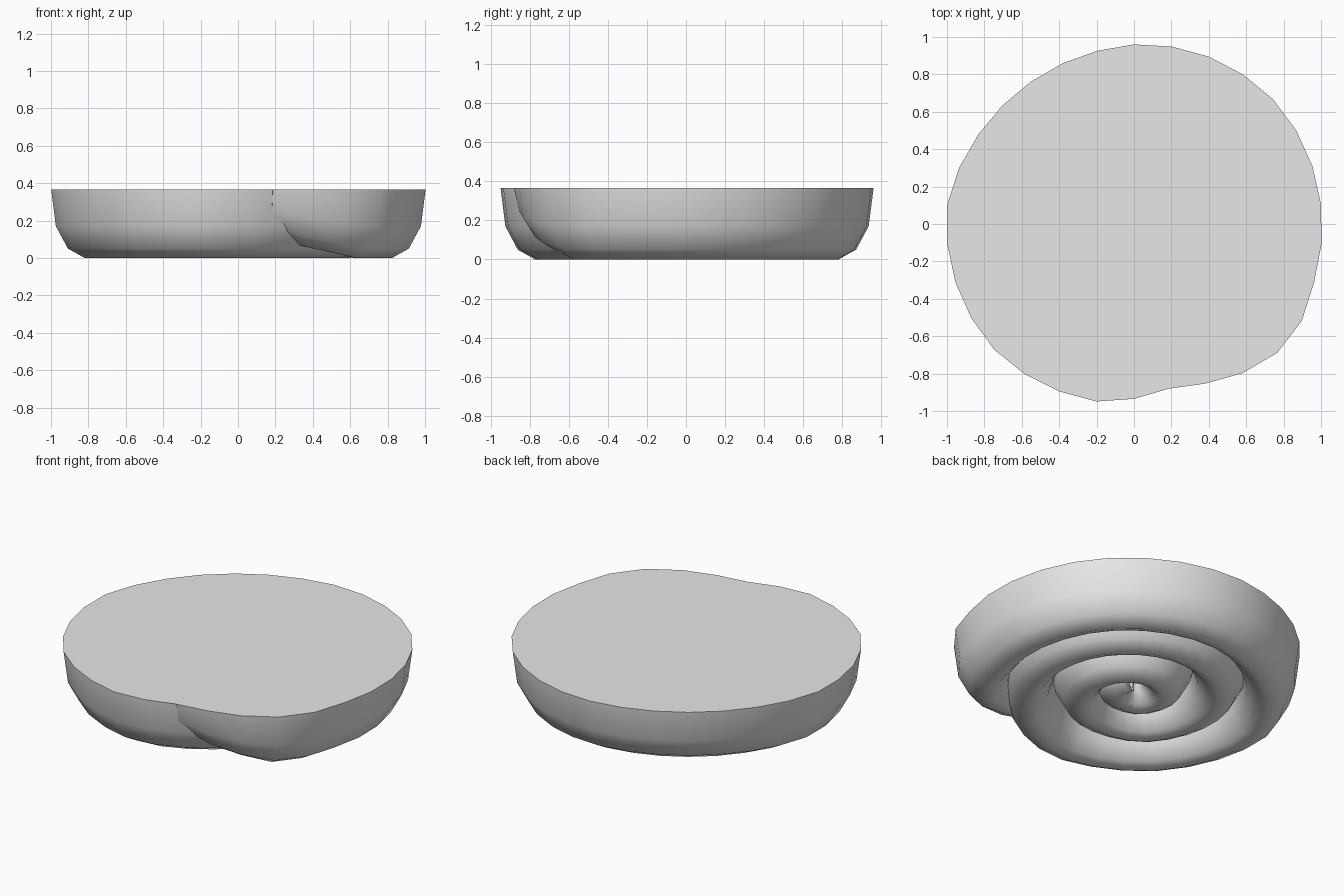
import bpy, bmesh, math

if "Cube" in bpy.data.objects:
    bpy.data.objects.remove(bpy.data.objects["Cube"])

TOP = 0.365

# Spiral path, from outer tail to centre: angle (deg), outer radius, lift of the crest
KNOTS = [(-78, .90, .15), (-64, .94, .06), (-52, .995, .03), (-42, 1.03, 0),
         (-32, 1.04, 0), (-18, 1.012, 0), (6, 1.005, 0), (40, 1.0, 0),
         (66, .98, 0), (90, .96, 0), (108, .94, 0), (132, .94, 0), (150, .96, 0),
         (174, 1.004, 0), (222, 1.005, 0), (246, .98, 0), (258, .97, 0),
         (270, .935, 0), (282, .89, 0), (300, .83, 0), (315, .79, 0),
         (360, .745, 0), (405, .715, 0), (495, .67, 0), (585, .67, 0),
         (675, .48, 0), (720, .43, 0), (765, .39, 0), (855, .36, 0),
         (945, .35, 0), (1035, .28, .02), (1125, .20, .05)]

# Roll cross-section: offset from the outer radius, height
PROFILE = [(0, TOP), (-.025, .17), (-.09, .05), (-.18, 0), (-.245, .025),
           (-.305, .09), (-.345, .20), (-.355, TOP)]


def sample(a):
    for (a0, r0, l0), (a1, r1, l1) in zip(KNOTS, KNOTS[1:]):
        if a <= a1:
            t = (a - a0) / (a1 - a0)
            return r0 + (r1 - r0) * t, l0 + (l1 - l0) * t
    return KNOTS[-1][1:]


angles = [-78 + 12 * i for i in range(67)]
angles += list(range(angles[-1] + 18, 1126, 18))

bm = bmesh.new()
rings = []
for a in angles:
    r, lift = sample(a)
    c, s = math.cos(math.radians(a)), math.sin(math.radians(a))
    ring = []
    for off, z in PROFILE:
        rad = max(r + off, 0.002)
        ring.append(bm.verts.new((rad * c, rad * s, lift + z * (1 - lift / TOP))))
    rings.append(ring)

# Swept roll
for p, q in zip(rings, rings[1:]):
    for j in range(len(PROFILE) - 1):
        bm.faces.new((p[j], p[j + 1], q[j + 1], q[j]))
# Closed tail end
bm.faces.new(list(reversed(rings[0])))
# Flat top over the outer outline
bm.faces.new([ring[0] for ring in rings[:30]])

mesh = bpy.data.meshes.new("spiral_roll")
bm.to_mesh(mesh)
bm.free()
roll = bpy.data.objects.new("spiral_roll", mesh)
bpy.context.collection.objects.link(roll)

grey = bpy.data.materials.new("light_grey")
grey.diffuse_color = (0.8, 0.8, 0.8, 1)
grey.use_nodes = True
grey.node_tree.nodes["Principled BSDF"].inputs["Base Color"].default_value = grey.diffuse_color
mesh.materials.append(grey)

bpy.context.view_layer.objects.active = roll
roll.select_set(True)
bpy.ops.object.shade_smooth_by_angle(angle=math.radians(55))
